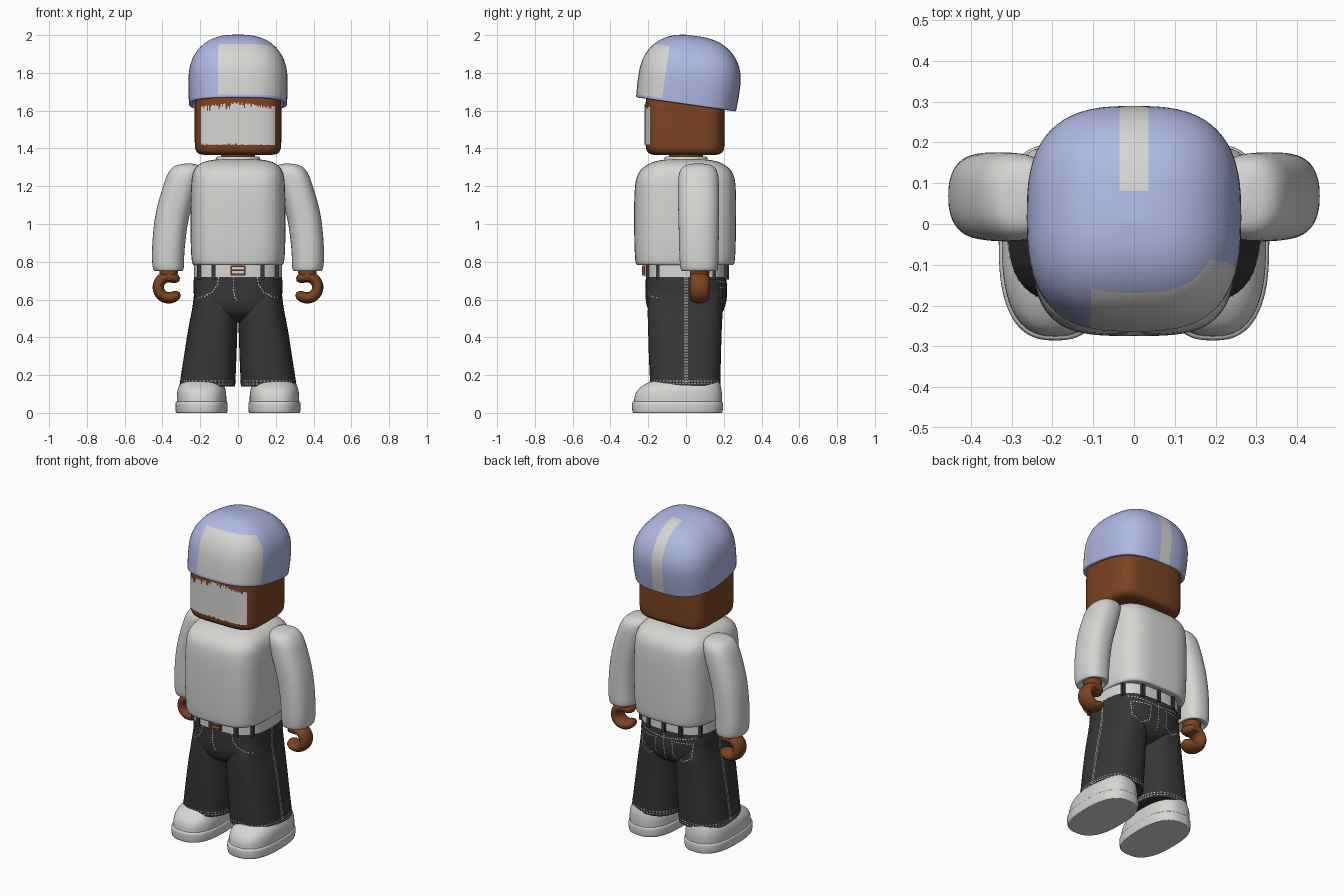
import bpy, bmesh, math, random
from mathutils import Vector, Matrix
from mathutils.bvhtree import BVHTree

random.seed(4)
cube = bpy.data.objects.get("Cube")
if cube:
    bpy.data.objects.remove(cube, do_unlink=True)


def material(name, rgb):
    m = bpy.data.materials.new(name)
    m.use_nodes = True
    m.diffuse_color = (*rgb, 1)
    bsdf = m.node_tree.nodes["Principled BSDF"]
    bsdf.inputs["Base Color"].default_value = (*rgb, 1)
    bsdf.inputs["Roughness"].default_value = 0.7
    return m


WHITE = material("soft white", (0.67, 0.67, 0.65))
BLUE = material("pale blue", (0.43, 0.48, 0.77))
SKIN = material("brown skin", (0.2, 0.057, 0.016))
DENIM = material("black denim", (0.038, 0.038, 0.038))
COPPER = material("copper buckle", (0.25, 0.07, 0.03))


def finish(name, bm, *mats, smooth=True):
    mesh = bpy.data.meshes.new(name)
    bm.to_mesh(mesh)
    bm.free()
    ob = bpy.data.objects.new(name, mesh)
    bpy.context.collection.objects.link(ob)
    for m in mats:
        mesh.materials.append(m)
    if smooth:
        bpy.ops.object.select_all(action="DESELECT")
        ob.select_set(True)
        bpy.context.view_layer.objects.active = ob
        bpy.ops.object.shade_smooth_by_angle(angle=math.radians(48))
    return ob


def skin(rings):
    """Skin closed rings of points and cap both ends."""
    bm = bmesh.new()
    loops = [[bm.verts.new(p) for p in r] for r in rings]
    for a, b in zip(loops, loops[1:]):
        for i in range(len(a)):
            j = (i + 1) % len(a)
            bm.faces.new((a[i], a[j], b[j], b[i]))
    bm.faces.new(loops[0])
    bm.faces.new(loops[-1])
    bmesh.ops.recalc_face_normals(bm, faces=bm.faces)
    return bm


def ring(z, cx, cy, rx, ry, n, count=64):
    """Superellipse ring; higher n is squarer."""
    pts = []
    for i in range(count):
        a = math.tau * i / count
        c, s = math.cos(a), math.sin(a)
        pts.append(Vector((cx + rx * math.copysign(abs(c) ** (2 / n), c),
                           cy + ry * math.copysign(abs(s) ** (2 / n), s), z)))
    return pts


def loft(rows, n, side=1):
    """Rows of (z, cx, cy, rx, ry), rounded by corner cutting."""
    rows = [Vector(r) for r in rows]
    for _ in range(2):
        cut = [rows[0]]
        for a, b in zip(rows, rows[1:]):
            cut += [a.lerp(b, 0.25), a.lerp(b, 0.75)]
        rows = cut + [rows[-1]]
    return skin([ring(z, cx * side, cy, rx, ry, n) for z, cx, cy, rx, ry in rows])


def boxes(name, parts, mat):
    bm = bmesh.new()
    for centre, size in parts:
        bmesh.ops.create_cube(bm, size=1, matrix=Matrix.Translation(centre) @ Matrix.Diagonal((*size, 1)))
    return finish(name, bm, mat, smooth=False)


def depth(x, rx, ry, n):
    return ry * (1 - min(1, abs(x) / rx) ** n) ** (1 / n)


# Head, neck and collar
finish("head", loft([(1.365, 0, -.005, .15, .14), (1.367, 0, -.005, .2, .18), (1.385, 0, -.005, .225, .205),
                     (1.43, 0, -.005, .23, .21), (1.6, 0, -.005, .23, .21), (1.72, 0, -.005, .225, .205)], 4.5), SKIN)
finish("neck", loft([(1.3, 0, 0, .09, .09), (1.4, 0, 0, .09, .09)], 2), SKIN)
finish("collar", loft([(1.31, 0, 0, .12, .115), (1.345, 0, 0, .118, .115), (1.357, 0, 0, .112, .11),
                       (1.357, 0, 0, .09, .09)], 2), WHITE)

# Ragged face covering
bm = bmesh.new()
columns = 64
for i in range(columns):
    x0, x1 = (-.195 + .39 * k / columns for k in (i, i + 1))
    mid = abs(x0 + x1) / .39
    top = 1.645 - .022 * mid - random.choice((0, 0, .006, .014, .028))
    low = 1.418 + random.choice((0, 0, .004, .009))
    y0, y1 = (-.009 - depth(x, .23, .21, 4.5) for x in (x0, x1))
    bm.faces.new([bm.verts.new(p) for p in ((x0, y0, low), (x1, y1, low), (x1, y1, top), (x0, y0, top))])
finish("face_covering", bm, WHITE, smooth=False)

# Tilted cap with a front panel and a rear stripe
profile = [(.05, .238), (0, .242), (0, .266), (.01, .268), (.1, .272), (.18, .269), (.25, .247),
           (.31, .2), (.35, .135), (.366, .06), (.366, .004)]
bm = loft([(h, 0, 0, r * .97, r) for h, r in profile], 2.8)
for axis, place in ((0, -.105), (0, -.036), (0, .036), (1, -.13), (1, .03), (2, .016), (2, .293)):
    co, no = Vector(), Vector()
    co[axis], no[axis] = place, 1
    bmesh.ops.bisect_plane(bm, geom=bm.verts[:] + bm.edges[:] + bm.faces[:], plane_co=co, plane_no=no)
for f in bm.faces:
    x, y, h = f.calc_center_median()
    panel = x > -.105 and y < -.13 and .016 < h < .293
    stripe = abs(x) < .036 and y > .03 and math.hypot(x, y) > .03
    inside = h < .051 and math.hypot(x, y) < .2
    f.material_index = int((panel or stripe) and not inside)
bm.transform(Matrix.Translation((0, 0, 1.633)) @ Matrix.Rotation(math.radians(-8.1), 4, "X"))
finish("cap", bm, BLUE, WHITE)

# Sweater body
finish("sweater", loft([(.785, 0, -.005, .22, .24), (.782, 0, -.005, .238, .258), (.81, 0, -.005, .247, .265),
                        (.95, 0, -.005, .252, .27), (1.2, 0, -.004, .25, .27), (1.28, 0, -.002, .24, .25),
                        (1.325, 0, 0, .2, .19), (1.342, 0, 0, .13, .12), (1.343, 0, 0, .05, .05)], 3.5), WHITE)

for side, word in ((1, "left"), (-1, "right")):
    # Sleeve, wrist and curled hand
    finish(word + "_sleeve", loft([(.765, .367, .07, .05, .06), (.75, .367, .07, .065, .085),
                                   (.755, .369, .07, .083, .1), (.85, .371, .068, .086, .104),
                                   (1.0, .357, .068, .089, .107), (1.1, .335, .067, .092, .109),
                                   (1.2, .305, .066, .092, .109), (1.27, .282, .066, .09, .105),
                                   (1.31, .268, .066, .07, .08), (1.319, .262, .066, .02, .03)], 2.4, side), WHITE)
    finish(word + "_wrist", loft([(.7, .367, .072, .035, .045), (.74, .367, .072, .05, .052),
                                  (.78, .367, .072, .05, .052)], 2.2, side), SKIN)
    rings = []
    for i in range(31):
        t = i / 30
        a = math.radians(150 - 305 * t)
        k = max(.25, (1 - abs(2 * t - 1) ** 10) ** .5)
        out = Vector((math.cos(a) * side, 0, math.sin(a)))
        centre = Vector((.366 * side, .072, .665)) + out * .056
        rings.append([centre + out * (.03 * k * math.cos(b)) + Vector((0, .052 * k * math.sin(b), 0))
                      for b in (math.tau * j / 20 for j in range(20))])
    finish(word + "_hand", skin(rings), SKIN)

    # Shoe
    finish(word + "_shoe_sole", loft([(0, .193, -.045, .128, .23), (0, .193, -.045, .136, .238),
                                      (.03, .193, -.045, .139, .241), (.058, .193, -.045, .138, .24),
                                      (.062, .193, -.045, .125, .225)], 2.6, side), WHITE)
    finish(word + "_shoe_upper", loft([(.055, .193, -.043, .131, .233), (.1, .193, -.04, .131, .231),
                                       (.135, .193, -.03, .124, .216), (.17, .19, -.005, .105, .18),
                                       (.19, .185, .03, .085, .13), (.25, .17, .03, .07, .11)], 2.6, side), WHITE)

# Trousers
pelvis = finish("trouser_hips", loft([(.478, 0, 0, .02, .06), (.485, 0, 0, .07, .13), (.52, 0, 0, .15, .19),
                                      (.58, 0, 0, .226, .213), (.65, 0, .002, .238, .217),
                                      (.738, 0, 0, .232, .212)], 2.9), DENIM)
legs = [finish(word + "_trouser_leg",
               loft([(.14, .163, -.004, .148, .185), (.3, .147, -.006, .139, .191), (.45, .133, -.006, .13, .195),
                     (.56, .12, -.004, .12, .2), (.66, .115, 0, .115, .19)], 2.7, side), DENIM)
        for side, word in ((1, "left"), (-1, "right"))]


def tree(*objects):
    bm = bmesh.new()
    for ob in objects:
        bm.from_mesh(ob.data)
    return BVHTree.FromBMesh(bm)


# Stitching laid on the cloth as thin dashes
dashes = bmesh.new()


def dash(p, normal, tangent):
    t = (tangent - normal * tangent.dot(normal)).normalized() * .0045
    w = normal.cross(t).normalized() * .0025
    p = p + normal * .002
    dashes.faces.new([dashes.verts.new(q) for q in (p - t - w, p + t - w, p + t + w, p - t + w)])


cloth = tree(pelvis, *legs)
VIEWS = {"front": lambda u, z: Vector((u, -1, z)), "back": lambda u, z: Vector((u, 1, z)),
         "left": lambda u, z: Vector((1, u, z)), "right": lambda u, z: Vector((-1, u, z))}


def stitch(view, path):
    place = VIEWS[view]
    aim = -place(0, 0)
    for a, b in zip(path, path[1:]):
        start, end = place(*a), place(*b)
        steps = max(1, round((end - start).length / .015))
        for i in range(steps):
            hit, normal, _, _ = cloth.ray_cast(start.lerp(end, i / steps), aim)
            if hit:
                dash(hit, normal, end - start)


for s in (1, -1):
    stitch("front", [(s * .1, .73), (s * .108, .68), (s * .135, .64), (s * .175, .618), (s * .225, .605)])
    stitch("back", [(s * .055, .665), (s * .175, .665), (s * .17, .575), (s * .115, .545), (s * .06, .575), (s * .055, .665)])
    stitch("back", [(0, .675), (s * .2, .7)])
    for row in (-.006, .006):
        stitch("left" if s > 0 else "right", [(row, .73), (row, .15)])
stitch("front", [(-.025, .73), (-.025, .65), (-.015, .61), (0, .585)])
stitch("back", [(0, .73), (0, .52)])
for s, leg in zip((1, -1), legs):
    surface = tree(leg)
    for z in (.154, .168):
        for i in range(60):
            a = math.tau * i / 60
            out = Vector((math.cos(a), math.sin(a), 0))
            hit, normal, _, _ = surface.ray_cast(Vector((.16 * s, 0, z)), out)
            if hit:
                dash(hit, normal if normal.dot(out) > 0 else -normal, Vector((-out.y, out.x, 0)))
finish("trouser_stitching", dashes, WHITE, smooth=False)

# Belt, loops and buckle
finish("belt", loft([(.72, 0, 0, .234, .214), (.79, 0, 0, .234, .214)], 2.9), WHITE)
places = [(x, -1) for x in (-.205, -.13, .13, .205)] + [(x, 1) for x in (-.205, -.11, 0, .11, .205)]
boxes("belt_loops", [((x, d * (depth(x, .234, .214, 2.9) + .004), .745), (.022, .018, .076))
                     for x, d in places], DENIM)
boxes("belt_buckle", [((0, -.226, z), (.08, .016, .009)) for z in (.733, .777)]
      + [((x, -.226, .755), (.009, .016, .05)) for x in (-.036, .036)]
      + [((0, -.228, .755), (.07, .01, .008))], COPPER)
